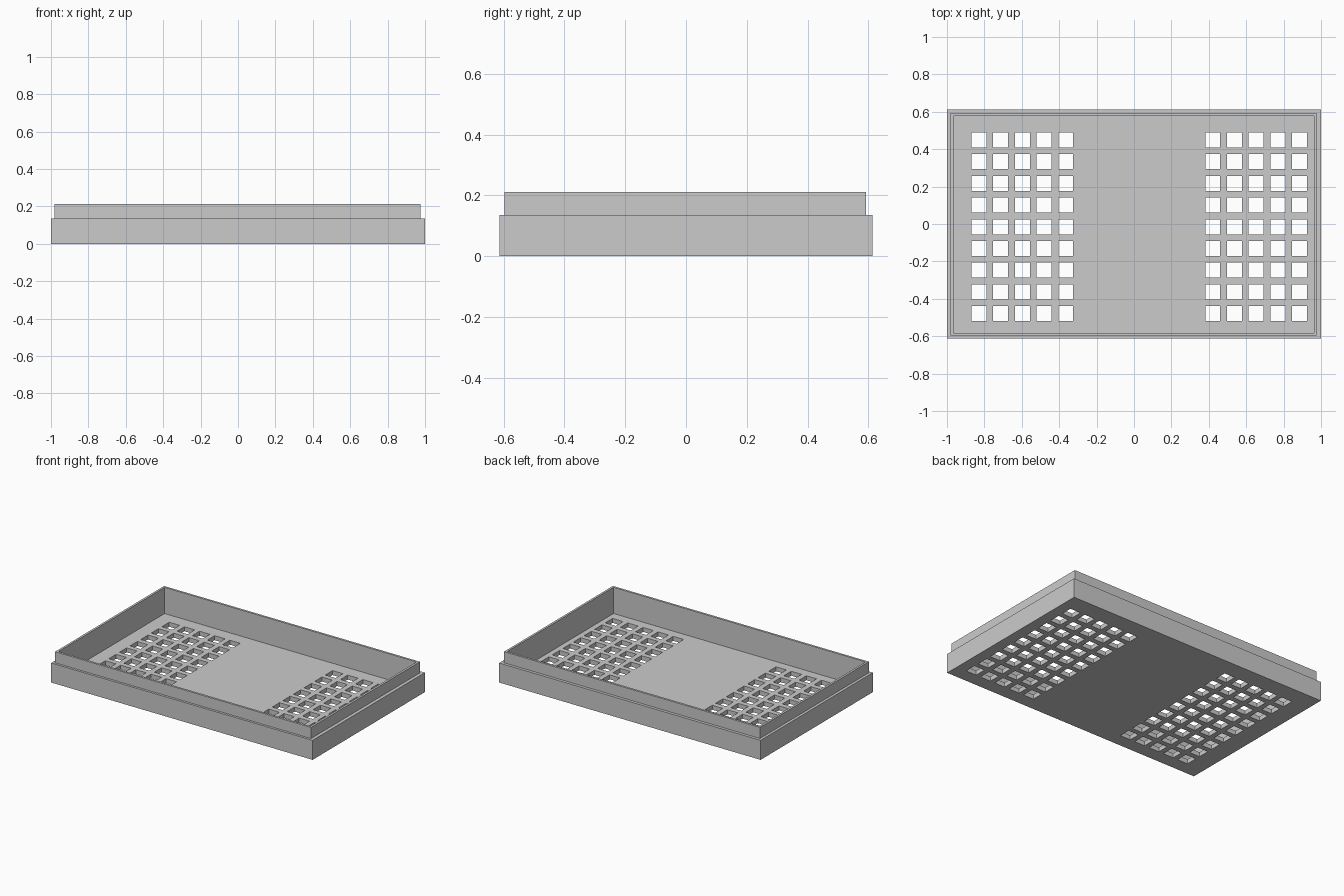
import bpy
import bmesh
from mathutils import Matrix

default = bpy.data.objects.get("Cube")
if default:
    bpy.data.objects.remove(default, do_unlink=True)

# Single plain grey
grey = bpy.data.materials.new("plain grey")
grey.use_nodes = True
colour = (0.6, 0.6, 0.6, 1)
grey.diffuse_color = colour
grey.node_tree.nodes["Principled BSDF"].inputs["Base Color"].default_value = colour


def finish(bm, name):
    bmesh.ops.recalc_face_normals(bm, faces=bm.faces)
    mesh = bpy.data.meshes.new(name)
    bm.to_mesh(mesh)
    bm.free()
    mesh.materials.append(grey)
    obj = bpy.data.objects.new(name, mesh)
    bpy.context.collection.objects.link(obj)
    return obj


def rectangle(bm, half_x, half_y, z, shift):
    corners = [(-1, -1), (1, -1), (1, 1), (-1, 1)]
    return [bm.verts.new((sx * half_x + shift, sy * half_y + shift, z)) for sx, sy in corners]


# Tray: rectangular sections from the underside, up over the lip, down to the floor
BASE_TOP, LIP_TOP, FLOOR_TOP = 0.135, 0.212, 0.031
LIP_SHIFT = -0.002
sections = [
    (1.0, 0.613, 0, 0),
    (1.0, 0.613, BASE_TOP, 0),
    (0.979, 0.595, BASE_TOP, LIP_SHIFT),
    (0.979, 0.595, LIP_TOP, LIP_SHIFT),
    (0.964, 0.58, LIP_TOP, LIP_SHIFT),
    (0.964, 0.58, FLOOR_TOP, LIP_SHIFT),
]
bm = bmesh.new()
rings = [rectangle(bm, *section) for section in sections]
for lower, upper in zip(rings, rings[1:]):
    for i in range(4):
        j = (i + 1) % 4
        bm.faces.new((lower[i], lower[j], upper[j], upper[i]))
bm.faces.new(rings[0])
bm.faces.new(rings[-1])
tray = finish(bm, "vented_tray")

# Cutter for the two blocks of square vent holes
PITCH, HOLE = 0.116, 0.08
bm = bmesh.new()
for first_x in (-0.829, 0.421):
    for column in range(5):
        for row in range(9):
            place = Matrix.Translation((first_x + column * PITCH, -0.479 + row * PITCH, 0))
            bmesh.ops.create_cube(bm, size=1, matrix=place @ Matrix.Diagonal((HOLE, HOLE, 0.15, 1)))
cutter = finish(bm, "vent_cutter")
cutter.hide_render = True

# Cut the vents through the floor
cut = tray.modifiers.new("vents", 'BOOLEAN')
cut.operation = 'DIFFERENCE'
cut.solver = 'EXACT'
cut.object = cutter
bpy.context.view_layer.objects.active = tray
tray.select_set(True)
bpy.ops.object.modifier_apply(modifier=cut.name)
bpy.data.objects.remove(cutter, do_unlink=True)
